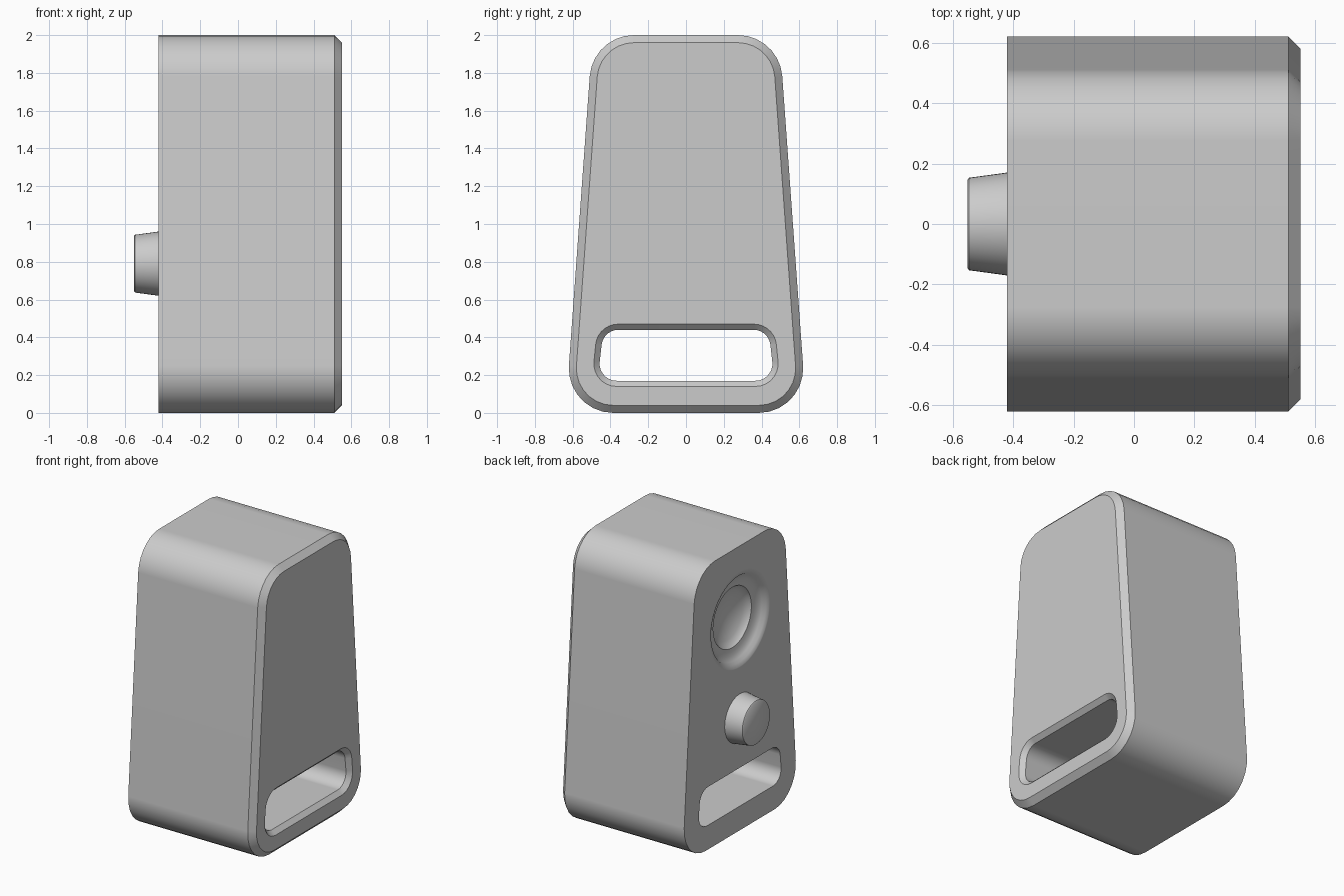
import bpy, bmesh, math
from mathutils import Vector

cube = bpy.data.objects.get("Cube")
if cube:
    bpy.data.objects.remove(cube, do_unlink=True)

grey = bpy.data.materials.new("light_grey")
grey.use_nodes = True
COLOUR = (0.6, 0.6, 0.6, 1)
grey.diffuse_color = COLOUR
grey.node_tree.nodes["Principled BSDF"].inputs["Base Color"].default_value = COLOUR

BACK, SHOULDER, FRONT = -0.42, 0.51, 0.55


def finish(name, bm):
    bmesh.ops.recalc_face_normals(bm, faces=bm.faces)
    mesh = bpy.data.meshes.new(name)
    bm.to_mesh(mesh)
    bm.free()
    mesh.materials.append(grey)
    obj = bpy.data.objects.new(name, mesh)
    bpy.context.collection.objects.link(obj)
    return obj


def select(obj):
    bpy.ops.object.select_all(action="DESELECT")
    obj.select_set(True)
    bpy.context.view_layer.objects.active = obj


def smooth(obj):
    select(obj)
    bpy.ops.object.shade_smooth_by_angle(angle=math.radians(40))


def rounded_trapezoid(low, high, z0, z1, radius, steps=7):
    """Outline in (y, z) with every corner filleted."""
    corners = [Vector(c) for c in ((low, z0), (high, z1), (-high, z1), (-low, z0))]
    points = []
    for i, c in enumerate(corners):
        a = (corners[i - 1] - c).normalized()
        b = (corners[(i + 1) % 4] - c).normalized()
        half = a.angle(b) / 2
        centre = c + (a + b).normalized() * radius / math.sin(half)
        start = (c + a * radius / math.tan(half) - centre).normalized()
        end = (c + b * radius / math.tan(half) - centre).normalized()
        for k in range(steps + 1):
            points.append(centre + start.slerp(end, k / steps) * radius)
    return points


def bridge(bm, a, b):
    n = len(a)
    for i in range(n):
        j = (i + 1) % n
        bm.faces.new((a[i], a[j], b[j], b[i]))


def lathe(name, profile, z, sides=64):
    """Revolve (radius, x) points about a line along x; both ends are closed."""
    bm = bmesh.new()
    rings = []
    for r, x in profile:
        turns = [math.tau * i / sides for i in range(sides)]
        rings.append([bm.verts.new((x, r * math.cos(t), z + r * math.sin(t))) for t in turns])
    for a, b in zip(rings, rings[1:]):
        bridge(bm, a, b)
    bm.faces.new(rings[0])
    bm.faces.new(rings[-1])
    return finish(name, bm)


# Tapered cabinet with a slot running right through it
shell = rounded_trapezoid(0.638, 0.494, 0, 2, 0.235)
shell_front = rounded_trapezoid(0.595, 0.457, 0.04, 1.96, 0.195)
slot = rounded_trapezoid(0.468, 0.438, 0.17, 0.44, 0.09)
slot_front = rounded_trapezoid(0.5, 0.468, 0.14, 0.47, 0.12)
bm = bmesh.new()
loops = []
for outline, x in ((shell, BACK), (shell, SHOULDER), (shell_front, FRONT),
                   (slot_front, FRONT), (slot, FRONT - 0.03), (slot, BACK)):
    loops.append([bm.verts.new((x, p.x, p.y)) for p in outline])
for i, loop in enumerate(loops):
    bridge(bm, loop, loops[(i + 1) % len(loops)])
cabinet = finish("cabinet", bm)

# Flared dish with a bowl in its middle, cut into the knob side
dish = [(0.36, -0.006), (0.33, 0.003), (0.305, 0.012), (0.29, 0.034), (0.26, 0.049), (0.235, 0.056),
        (0.212, 0.06), (0.2, 0.08), (0.17, 0.1), (0.12, 0.12), (0.06, 0.132), (0.01, 0.135)]
cutter = lathe("dish_cutter", [(r, BACK + d) for r, d in dish], 1.48)
cutter.hide_render = True
cut = cabinet.modifiers.new("dish", "BOOLEAN")
cut.operation = "DIFFERENCE"
cut.solver = "EXACT"
cut.object = cutter
select(cabinet)
bpy.ops.object.modifier_apply(modifier="dish")
bpy.data.objects.remove(cutter, do_unlink=True)
smooth(cabinet)
weighted = cabinet.modifiers.new("even_shading", "WEIGHTED_NORMAL")
weighted.keep_sharp = True

# Tapered control knob
knob = lathe("knob", [(0.17, BACK + 0.005), (0.17, BACK), (0.153, -0.545), (0.147, -0.55)], 0.79, 48)
smooth(knob)
